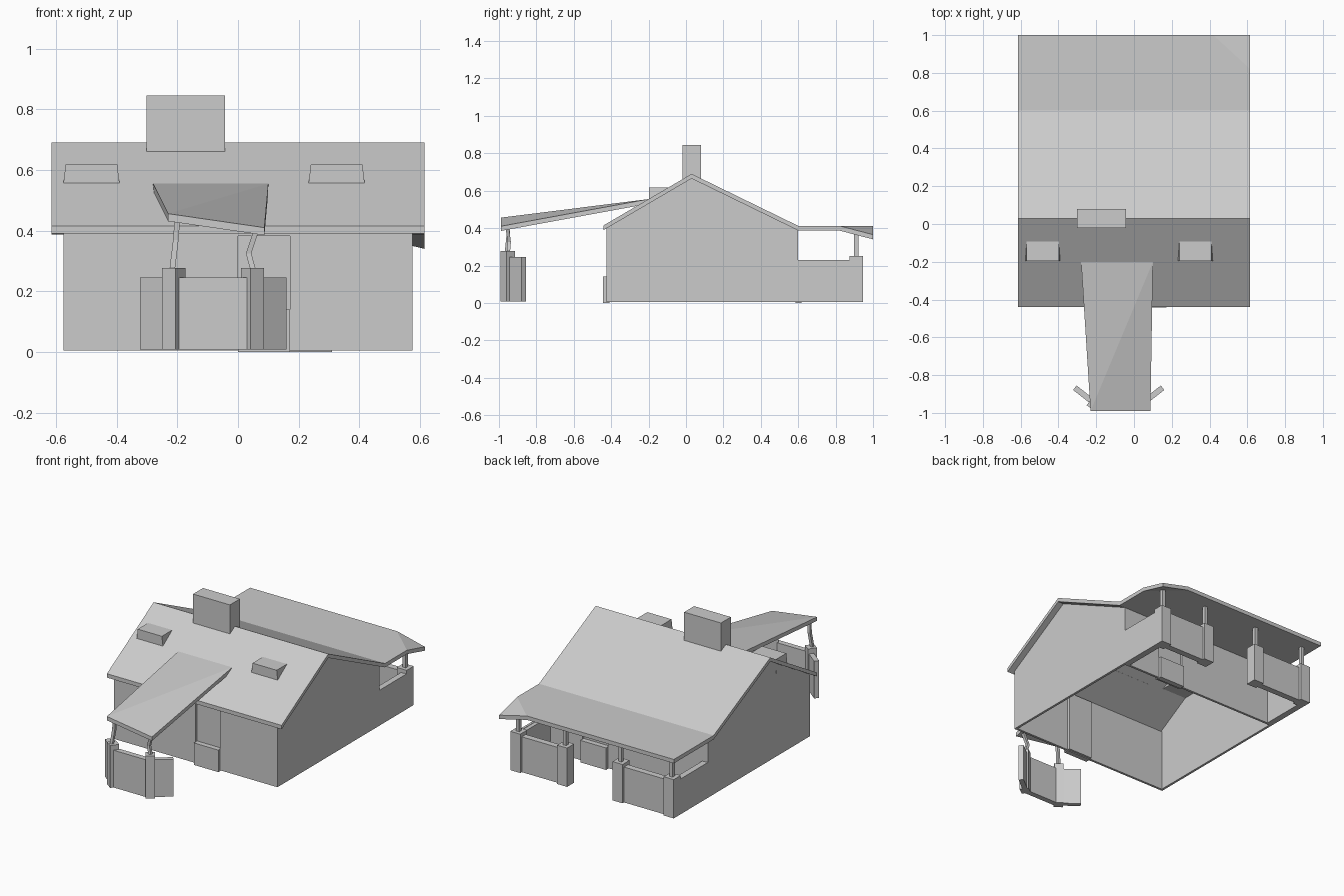
import bpy, bmesh, math
from mathutils import Vector, Matrix

if "Cube" in bpy.data.objects:
    bpy.data.objects.remove(bpy.data.objects["Cube"])

GREY = (0.6, 0.6, 0.6, 1)
mat = bpy.data.materials.new("plain grey")
mat.use_nodes = True
mat.diffuse_color = GREY
mat.node_tree.nodes["Principled BSDF"].inputs["Base Color"].default_value = GREY


def loft(name, ring_a, ring_b):
    """Closed solid between two matching outlines."""
    bm = bmesh.new()
    a = [bm.verts.new(p) for p in ring_a]
    b = [bm.verts.new(p) for p in ring_b]
    bm.faces.new(a)
    bm.faces.new(b[::-1])
    for i in range(len(a)):
        j = (i + 1) % len(a)
        bm.faces.new((a[i], b[i], b[j], a[j]))
    bmesh.ops.recalc_face_normals(bm, faces=bm.faces)
    mesh = bpy.data.meshes.new(name)
    bm.to_mesh(mesh)
    bm.free()
    mesh.materials.append(mat)
    obj = bpy.data.objects.new(name, mesh)
    bpy.context.collection.objects.link(obj)
    return obj


def box(name, x, y, z):
    ring = [(x[0], y[0]), (x[1], y[0]), (x[1], y[1]), (x[0], y[1])]
    return loft(name, [(*p, z[0]) for p in ring], [(*p, z[1]) for p in ring])


def prism_x(name, profile, x0, x1):
    return loft(name, [(x0, *p) for p in profile], [(x1, *p) for p in profile])


def slab(name, top, thick=0.025):
    return loft(name, top, [(x, y, z - thick) for x, y, z in top])


def turned_box(name, centre, size, angle, z):
    """Upright box turned about its own vertical axis."""
    w, d = size[0] / 2, size[1] / 2
    obj = box(name, (-w, w), (-d, d), z)
    obj.data.transform(Matrix.Translation((*centre, 0)) @ Matrix.Rotation(math.radians(angle), 4, "Z"))
    return obj


def post(name, path, r=0.011):
    """Square post that follows a bent path."""
    corners = [(-r, -r), (r, -r), (r, r), (-r, r)]
    for a, b in zip(path, path[1:]):
        loft(name, *[[Vector(p) + Vector((*c, 0)) for c in corners] for p in (a, b)])


# Gable walls, each running on into the low porch side wall
gable = [(-0.425, 0.005), (0.935, 0.005), (0.935, 0.23), (0.6, 0.23),
         (0.6, 0.39), (0.03, 0.67), (-0.425, 0.4)]
prism_x("right_side_wall", gable, -0.575, -0.56)
prism_x("left_side_wall", gable, 0.56, 0.575)
for s, side in ((-1, "right"), (1, "left")):
    box(side + "_porch_side_rail", sorted((s * 0.535, s * 0.57)), (0.6, 0.9), (0.005, 0.228))


# Front and back walls with doorways
def door_wall(side, y, out, x0, x1):
    inner = y - out * 0.015
    span = sorted((y, inner))
    box(side + "_wall_a", (-0.57, x0), span, (0.005, 0.4))
    box(side + "_wall_b", (x1, 0.57), span, (0.005, 0.4))
    box(side + "_lintel", (x0, x1), span, (0.382, 0.4))
    box(side + "_door", (x0, x1), sorted((inner, inner - out * 0.015)), (0.005, 0.39))
    box(side + "_door_step", (x0, x1), sorted((y + out * 0.018, inner)), (0, 0.14))


door_wall("front", -0.425, -1, 0.0, 0.172)
door_wall("back", 0.6, 1, 0.13, 0.31)

# Main roof
ridge_profile = [(-0.44, 0.415), (0.03, 0.69), (0.6, 0.412)]
under = [(y, z - 0.025) for y, z in ridge_profile[::-1]]
prism_x("main_roof", ridge_profile + under, -0.615, 0.615)

# Porch roof with one sagging corner
E = 0.412
slab("porch_roof", [(-0.615, 0.6, E), (0.615, 0.6, E), (0.615, 0.82, E),
                    (0.42, 1, E), (-0.615, 1, E)])
slab("porch_roof_sag", [(0.615, 0.82, E), (0.615, 1, 0.365), (0.42, 1, E)])

# Chimney
box("chimney", (-0.302, -0.043), (-0.02, 0.08), (0.6, 0.845))

# Roof vents, narrower at the top
for cx, side in ((-0.483, "right"), (0.325, "left")):
    rings = []
    for half, z in ((0.095, 0.535), (0.085, 0.618)):
        rings.append([(cx - half, -0.197, z), (cx + half, -0.197, z),
                      (cx + half, -0.085, z), (cx - half, -0.085, z)])
    loft(side + "_roof_vent", *rings)

# Back porch pillars, posts and rails
for x in (-0.54, -0.18, 0.21, 0.54):
    box("porch_pillar", (x - 0.035, x + 0.035), (0.875, 0.945), (0.005, 0.252))
    post("porch_post", [(x, 0.91, 0.25), (x, 0.91, 0.392)])
for x0, x1 in ((-0.54, -0.18), (0.21, 0.54)):
    box("porch_back_rail", (x0, x1), (0.89, 0.93), (0.005, 0.23))

# Crooked entrance canopy, folded along its diagonal
A, B, C, D = (-0.28, -0.2, 0.555), (0.1, -0.2, 0.555), (0.087, -0.99, 0.41), (-0.23, -0.99, 0.456)
slab("canopy_right_half", [A, B, D])
slab("canopy_left_half", [B, C, D])

# Entrance gate: pillars, wall, wings and bent posts
turned_box("gate_pillar_right", (-0.212, -0.953), (0.055, 0.055), -35, (0.008, 0.277))
turned_box("gate_pillar_left", (0.048, -0.953), (0.055, 0.055), 35, (0.008, 0.277))
box("gate_wall", (-0.2, 0.035), (-0.975, -0.94), (0.008, 0.245))
turned_box("gate_wing_right", (-0.262, -0.907), (0.13, 0.03), -38, (0.008, 0.245))
turned_box("gate_wing_left", (0.1, -0.907), (0.13, 0.03), 38, (0.008, 0.245))
post("gate_post_right", [(-0.217, -0.96, 0.27), (-0.205, -0.95, 0.37), (-0.2, -0.955, 0.44)], 0.009)
post("gate_post_left", [(0.05, -0.95, 0.27), (0.035, -0.945, 0.325), (0.06, -0.955, 0.4)], 0.009)
